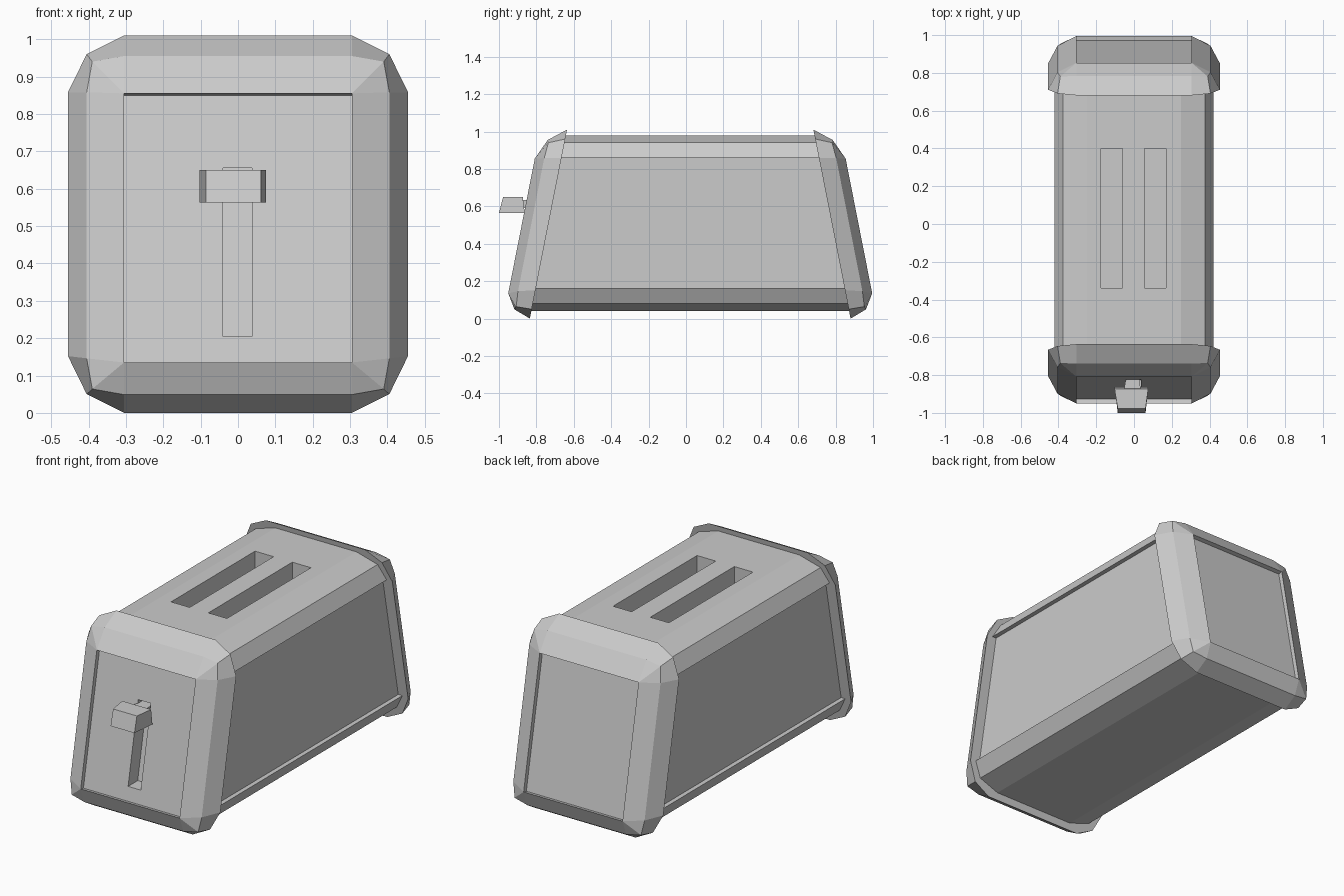
import bpy, bmesh

if "Cube" in bpy.data.objects:
    bpy.data.objects.remove(bpy.data.objects["Cube"])

FRONT_Y, BACK_Y, SLANT = -0.835, 0.88, 0.197   # end planes lean inward going up


def make_object(name, rings, hidden=False):
    """Skin a stack of equal-length point rings and close both ends."""
    bm = bmesh.new()
    loops = [[bm.verts.new(p) for p in ring] for ring in rings]
    n = len(rings[0])
    for a, b in zip(loops, loops[1:]):
        for i in range(n):
            j = (i + 1) % n
            bm.faces.new((a[i], a[j], b[j], b[i]))
    bm.faces.new(loops[0][::-1])
    bm.faces.new(loops[-1])
    bmesh.ops.remove_doubles(bm, verts=bm.verts, dist=0.0005)
    bmesh.ops.recalc_face_normals(bm, faces=bm.faces)
    me = bpy.data.meshes.new(name)
    bm.to_mesh(me)
    bm.free()
    ob = bpy.data.objects.new(name, me)
    bpy.context.collection.objects.link(ob)
    if hidden:
        ob.hide_render = True
        ob.hide_set(True)
        ob.display_type = 'WIRE'
    return ob


def cut(ob, cutter):
    m = ob.modifiers.new("cut", 'BOOLEAN')
    m.operation = 'DIFFERENCE'
    m.solver = 'EXACT'
    m.object = cutter


def end_y(side, z, depth):
    """Y on the leaning end plane, pushed outward by depth."""
    if side < 0:
        return FRONT_Y + SLANT * z - depth
    return BACK_Y - SLANT * z + depth


def corner_ring(side, cz, depth, corner):
    """Mirror one corner's three points to all four corners."""
    pts = []
    for sx, sz in ((1, 1), (1, -1), (-1, -1), (-1, 1)):
        tri = corner if sx * sz > 0 else corner[::-1]
        for x, z, d in tri:
            zz = cz + sz * z
            pts.append((sx * x, end_y(side, zz, depth + d), zz))
    return pts


def end_cap(name, side):
    outer = [(0.305, 0.505, 0), (0.405, 0.455, 0), (0.455, 0.353, 0)]
    mid = [(0.305, 0.453, 0), (0.39, 0.438, -0.006), (0.405, 0.356, 0)]
    panel = [(0.305, 0.36, 0)] * 3
    return make_object(name, [
        corner_ring(side, 0.505, 0.0, outer),
        corner_ring(side, 0.502, 0.092, mid),
        corner_ring(side, 0.495, 0.142, panel),
        corner_ring(side, 0.490, 0.117, panel)])   # recessed panel


# Main body with chamfered long edges and recessed side panels
half = [(0.25, 0.98), (0.375, 0.94), (0.42, 0.86), (0.395, 0.86),
        (0.395, 0.162), (0.42, 0.162), (0.375, 0.08), (0.25, 0.04)]
profile = half + [(-x, z) for x, z in reversed(half)]
body = make_object("body", [[(x, end_y(s, z, 0.005), z) for x, z in profile]
                            for s in (-1, 1)])

# Bread slots
for name, x0 in (("left", -0.175), ("right", 0.055)):
    x1 = x0 + 0.115
    rect = [(x0, -0.34), (x1, -0.34), (x1, 0.40), (x0, 0.40)]
    cut(body, make_object(name + "_bread_slot_cutter",
                          [[(x, y, z) for x, y in rect] for z in (0.5, 1.1)], True))

# End caps
front_cap = end_cap("front_cap", -1)
back_cap = end_cap("back_cap", 1)

# Lever slot in the front cap
slot = [(-0.04, 0.205), (0.038, 0.205), (0.038, 0.655), (-0.04, 0.655)]
cut(front_cap, make_object("lever_slot_cutter", [
    [(x, end_y(-1, z, 0.3), z) for x, z in slot],
    [(x, end_y(-1, z, 0.032), z) for x, z in slot]], True))


def block(name, front, back):
    """Tapered block; each end is x0, x1, (y, z) bottom, (y, z) top."""
    def ring(x0, x1, b, t):
        return [(x0, *b), (x1, *b), (x1, *t), (x0, *t)]
    return make_object(name, [ring(*front), ring(*back)])


# Lever knob and its stem
block("lever_knob", (-0.086, 0.061, (-1.0, 0.563), (-0.978, 0.65)),
      (-0.103, 0.075, (-0.862, 0.563), (-0.873, 0.65)))
block("lever_stem", (-0.053, 0.035, (-0.88, 0.59), (-0.88, 0.635)),
      (-0.035, 0.025, (-0.76, 0.59), (-0.76, 0.635)))
